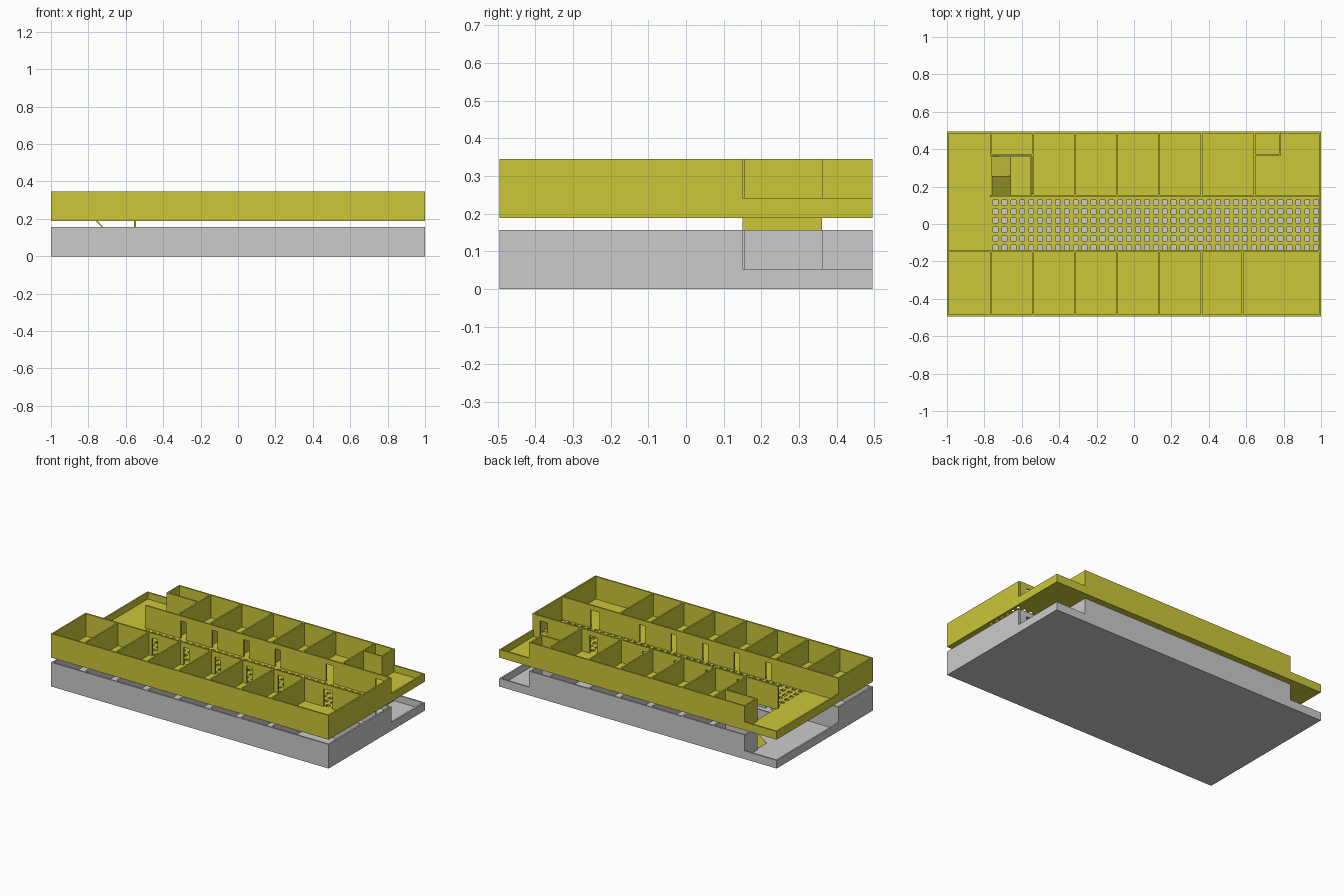
import bpy, bmesh

if "Cube" in bpy.data.objects:
    bpy.data.objects.remove(bpy.data.objects["Cube"])

yellow = bpy.data.materials.new("yellow")
yellow.diffuse_color = (0.6, 0.57, 0.04, 1)
yellow.use_nodes = True
yellow.node_tree.nodes["Principled BSDF"].inputs["Base Color"].default_value = yellow.diffuse_color

W, D = 1.0, 0.495          # half length, half depth
T = 0.01                   # wall and slab thickness
H, RAIL, DOOR = 0.157, 0.053, 0.125
CS, CN = -0.145, 0.15      # corridor wall lines
BACK = 0.368               # front line of the small back rooms


def finish(name, bm, mat):
    bmesh.ops.recalc_face_normals(bm, faces=bm.faces)
    me = bpy.data.meshes.new(name)
    bm.to_mesh(me)
    bm.free()
    ob = bpy.data.objects.new(name, me)
    bpy.context.collection.objects.link(ob)
    if mat:
        me.materials.append(mat)
    return ob


def boxes(name, items, z, mat):
    """One object from (x0, x1, y0, y1, z0, z1) boxes lifted by z."""
    bm = bmesh.new()
    for x0, x1, y0, y1, z0, z1 in items:
        vs = bmesh.ops.create_cube(bm, size=1)["verts"]
        for v in vs:
            v.co = ((x0 + x1) / 2 + v.co.x * (x1 - x0),
                    (y0 + y1) / 2 + v.co.y * (y1 - y0),
                    z + (z0 + z1) / 2 + v.co.z * (z1 - z0))
    return finish(name, bm, mat)


def wall_with_doors(x0, x1, y, doors):
    """Wall along x at y; doors are (centre, width), sorted."""
    out, start = [], x0
    a, b = y - T / 2, y + T / 2
    for c, w in doors:
        out.append((start, c - w / 2, a, b, T, H))
        out.append((c - w / 2, c + w / 2, a, b, DOOR, H))
        start = c + w / 2
    return out + [(start, x1, a, b, T, H)]


def cross_wall(x, y0, y1):
    return (x - T / 2, x + T / 2, y0, y1, T, H)


def perforated_slab(name, z, mat):
    """Corridor floor with a grid of square light holes."""
    r = 0.013
    xs, ys = [-0.77], [CS]
    for i in range(37):
        c = -0.74 + i * 0.0476
        xs += [c - r, c + r]
    for j in range(6):
        c = -0.125 + j * 0.048
        ys += [c - r, c + r]
    xs.append(W - T)
    ys.append(CN)
    bm = bmesh.new()
    grid = [[bm.verts.new((x, y, z)) for y in ys] for x in xs]
    for i in range(len(xs) - 1):
        for j in range(len(ys) - 1):
            if not (i % 2 and j % 2):
                bm.faces.new((grid[i][j], grid[i + 1][j],
                              grid[i + 1][j + 1], grid[i][j + 1]))
    ext = bmesh.ops.extrude_face_region(bm, geom=bm.faces[:])
    for v in ext["geom"]:
        if isinstance(v, bmesh.types.BMVert):
            v.co.z += T
    finish(name, bm, mat)


def walls(prefix, z, mat):
    # full-height outside walls
    boxes(prefix + "_outer_walls", [
        (-W, W, -D, -D + T, 0, H),
        (-W, -W + T, -D + T, CS + T / 2, 0, H),
        (W - T, W, -D + T, CN, 0, H),
        (-0.77, 0.785, D - T, D, 0, H)], z, mat)
    # low terrace parapets
    boxes(prefix + "_parapets", [
        (-W, -W + T, CS + T / 2, D, 0, RAIL),
        (-W + T, -0.77, D - T, D, 0, RAIL),
        (0.785, W, D - T, D, 0, RAIL),
        (W - T, W, CN, D - T, 0, RAIL)], z, mat)
    # corridor walls with doorways
    d = 0.04
    south = [(-0.495 + i * 0.227, d) for i in range(5)] + [(0.755, 0.065)]
    north = [(-0.495 + i * 0.227, d) for i in range(4)] + [(0.56, 0.055), (0.917, 0.055)]
    boxes(prefix + "_corridor_walls",
          wall_with_doors(-W + T, W - T, CS, south)
          + wall_with_doors(-0.77, W - T, CN, north), z, mat)
    # room partitions
    shared = [-0.54, -0.315, -0.09, 0.135, 0.36]
    parts = [cross_wall(x, -D + T, CS - T / 2) for x in [-0.765] + shared + [0.58]]
    parts += [cross_wall(x, CN + T / 2, D - T) for x in shared + [0.645]]
    parts += [cross_wall(x, BACK - T / 2, D - T) for x in (-0.765, 0.78)]
    for x0, x1 in ((-0.76, -0.545), (0.65, 0.775)):
        parts.append((x0, x1, BACK - T / 2, BACK + T / 2, T, H))
    boxes(prefix + "_partitions", parts, z, mat)


# ground storey
walls("ground", 0, None)
boxes("ground_floor", [(-W + T, W - T, -D + T, D - T, 0, T)], 0, None)

# upper storey, floor left open over the stairwell
UP = 0.188
SX0, SX1 = -0.76, -0.55
walls("upper", UP, yellow)
boxes("upper_floor", [
    (-W + T, W - T, -D + T, CS, 0, T),
    (-W + T, -0.77, CS, CN, 0, T),
    (-W + T, SX0, CN, D - T, 0, T),
    (SX0, SX1, BACK - T / 2, D - T, 0, T),
    (SX1, W - T, CN, D - T, 0, T)], UP, yellow)
perforated_slab("upper_corridor_floor", UP, yellow)

# stair: landing, hanging end wall and two sloping flights
MID = 0.095
SY = (CN, 0.257, 0.362)
boxes("stair_landing", [(-0.66, SX1, SY[0], SY[2], MID - T, MID),
                        (SX1 - 0.005, SX1 + 0.005, SY[0], SY[2], MID - T, UP)], 0, yellow)


def flight(name, z_left, z_right, y0, y1):
    bm = bmesh.new()
    prof = [(SX0, z_left), (-0.66, z_right), (-0.66, z_right - T), (SX0, z_left - T)]
    f = bm.faces.new([bm.verts.new((x, y0, z)) for x, z in prof])
    ext = bmesh.ops.extrude_face_region(bm, geom=[f])
    for v in ext["geom"]:
        if isinstance(v, bmesh.types.BMVert):
            v.co.y = y1
    finish(name, bm, yellow)


flight("upper_stair_flight", UP + T, MID, SY[0], SY[1])
flight("lower_stair_flight", T, MID, SY[1], SY[2])
